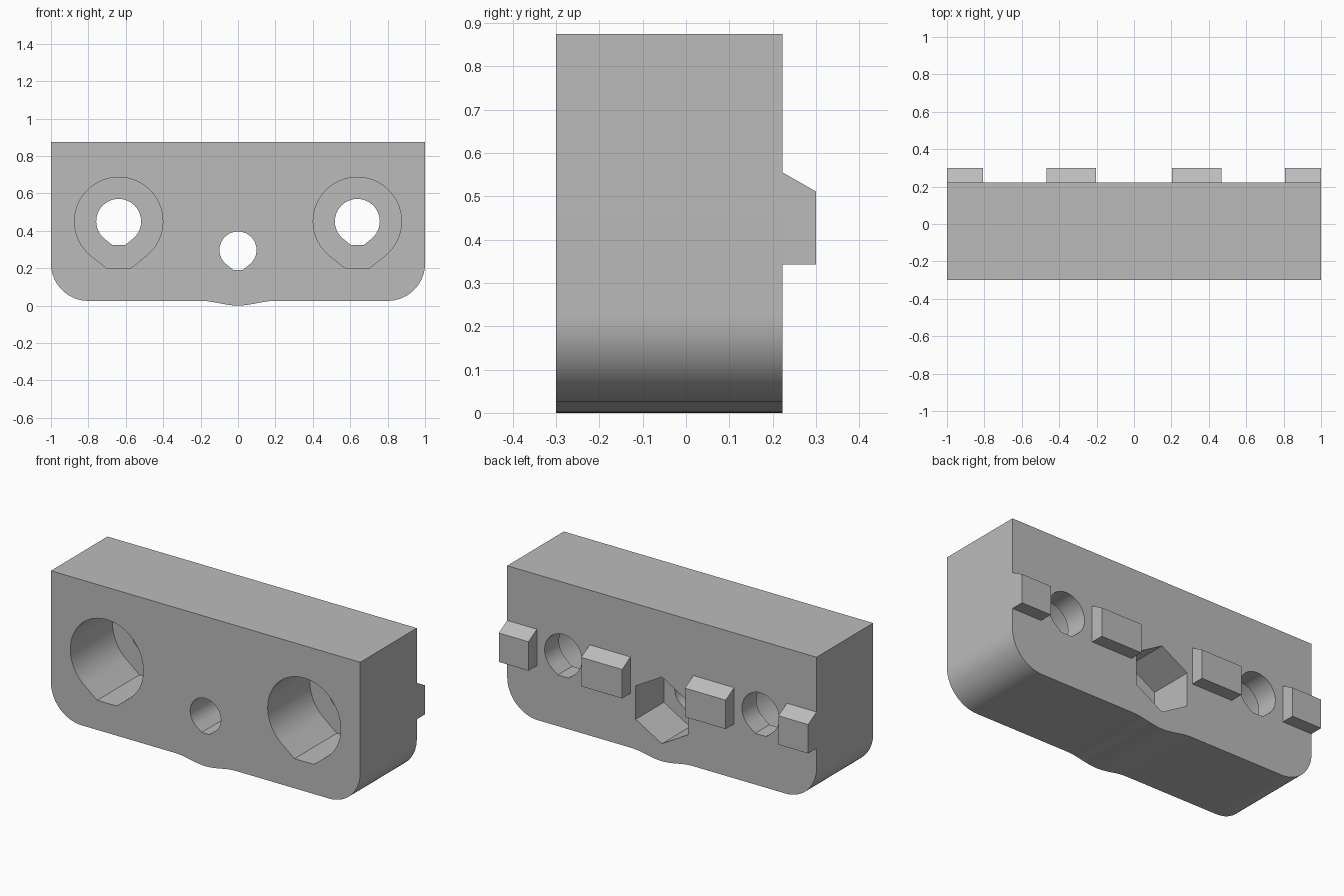
import bpy, bmesh
from math import acos, atan2, cos, hypot, pi, sin, radians

if "Cube" in bpy.data.objects:
    bpy.data.objects.remove(bpy.data.objects["Cube"], do_unlink=True)

grey = bpy.data.materials.new("plain grey")
grey.use_nodes = True
colour = (0.5, 0.5, 0.5, 1)
grey.diffuse_color = colour
grey.node_tree.nodes["Principled BSDF"].inputs["Base Color"].default_value = colour

FRONT, BACK = -0.3, 0.223


def finish(name, bm):
    bmesh.ops.recalc_face_normals(bm, faces=bm.faces)
    mesh = bpy.data.meshes.new(name)
    bm.to_mesh(mesh)
    bm.free()
    mesh.materials.append(grey)
    ob = bpy.data.objects.new(name, mesh)
    bpy.context.collection.objects.link(ob)
    return ob


def prism(name, points, axis, start, end):
    """Extrude a closed profile along x (profile is y,z) or y (profile is x,z)."""
    bm = bmesh.new()
    place = (lambda p: (start, *p)) if axis == "x" else (lambda p: (p[0], start, p[1]))
    face = bm.faces.new([bm.verts.new(place(p)) for p in points])
    moved = bmesh.ops.extrude_face_region(bm, geom=[face])["geom"]
    shift = (end - start, 0, 0) if axis == "x" else (0, end - start, 0)
    bmesh.ops.translate(bm, vec=shift,
                        verts=[v for v in moved if isinstance(v, bmesh.types.BMVert)])
    return finish(name, bm)


def arc(cx, cz, r, a0, a1, n):
    return [(cx + r * cos(a0 + (a1 - a0) * i / n), cz + r * sin(a0 + (a1 - a0) * i / n))
            for i in range(n + 1)]


def teardrop(cx, cz, r, half, drop):
    """Circle whose lower tangents end on a short flat."""
    a = atan2(-drop, half) + acos(r / hypot(half, drop))
    return ([(cx - half, cz - drop), (cx + half, cz - drop)]
            + arc(cx, cz, r, a, pi - a, 56))


def cut(target, cutter):
    mod = target.modifiers.new("cut", "BOOLEAN")
    mod.operation, mod.solver, mod.object = "DIFFERENCE", "EXACT", cutter
    bpy.context.view_layer.objects.active = target
    bpy.ops.object.modifier_apply(modifier=mod.name)
    bpy.data.objects.remove(cutter, do_unlink=True)


# Block with rounded lower corners and a shallow bulge underneath
bulge = [(-0.2 + 0.4 * i / 20, 0.0125 * (1 - cos(pi * (1 - i / 10)))) for i in range(21)]
outline = ([(1, 0.875), (-1, 0.875)]
           + arc(-0.8, 0.225, 0.2, pi, 1.5 * pi, 16)
           + bulge
           + arc(0.8, 0.225, 0.2, -pi / 2, 0, 16))
block = prism("mounting_block", outline, "y", FRONT, BACK)

# Counterbored screw holes on both sides
for x in (-0.638, 0.638):
    cut(block, prism("counterbore", teardrop(x, 0.45, 0.236, 0.062, 0.252), "y", -0.4, 0.09))
    cut(block, prism("screw_hole", teardrop(x, 0.45, 0.12, 0.035, 0.126), "y", -0.1, 0.4))

# Centre hole with a hexagonal nut pocket at the back
cut(block, prism("centre_hole", teardrop(0, 0.297, 0.099, 0.025, 0.106), "y", -0.4, 0.4))
hexagon = arc(0, 0.297, 0.195, pi / 6, pi / 6 + 5 * pi / 3, 5)
cut(block, prism("nut_pocket", hexagon, "y", BACK - 0.26, 0.4))

bpy.ops.object.select_all(action="DESELECT")
block.select_set(True)
bpy.context.view_layer.objects.active = block
bpy.ops.object.shade_smooth_by_angle(angle=radians(25))

# Chamfered locating tabs along the back
tab = [(BACK, 0.342), (0.3, 0.342), (0.3, 0.511), (BACK, 0.555)]
for side, s in (("left", 1), ("right", -1)):
    prism(side + "_inner_tab", tab, "x", s * 0.203, s * 0.467)
    prism(side + "_outer_tab", tab, "x", s * 0.808, s * 1.0)
